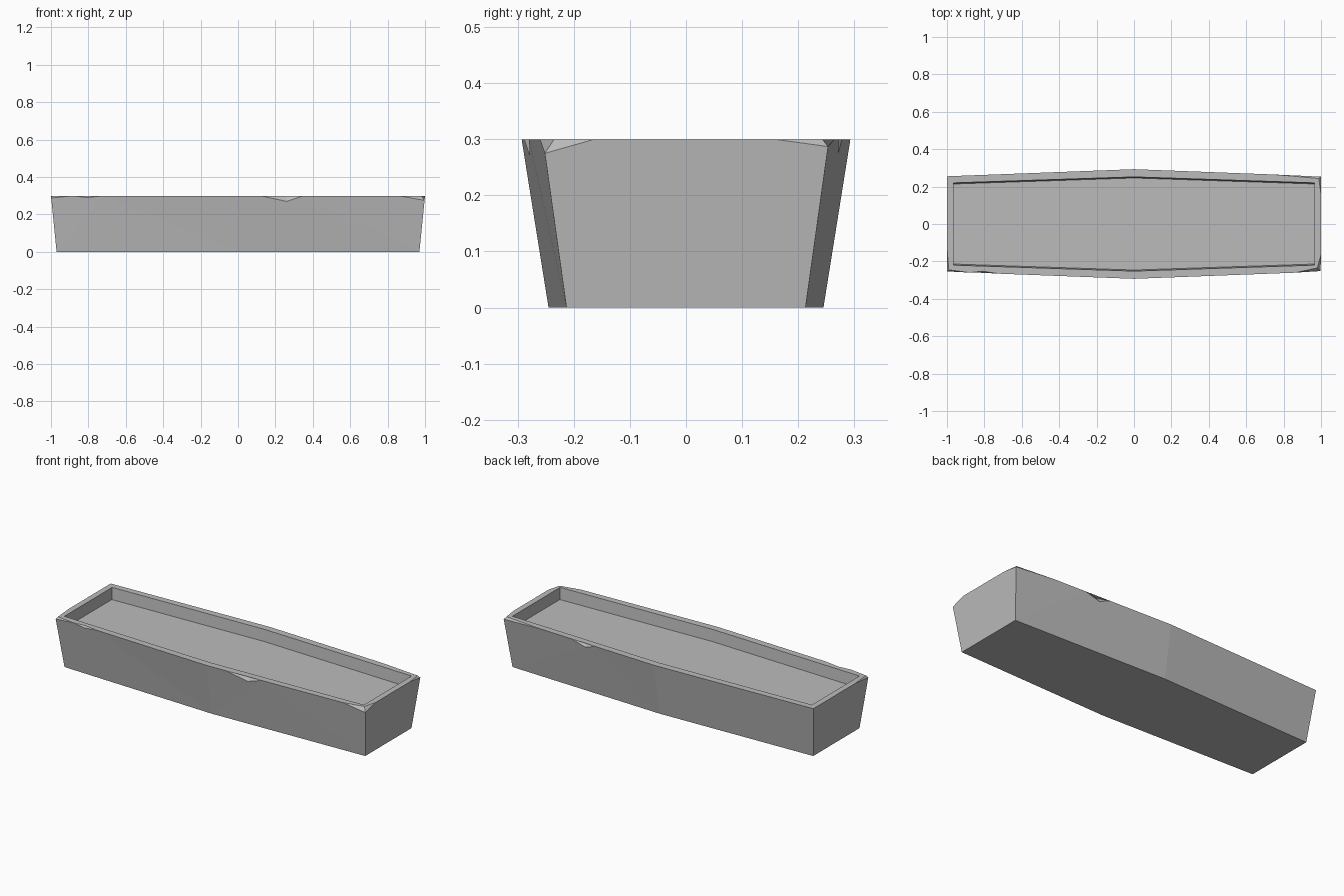
import bpy, bmesh
from mathutils import Vector

cube = bpy.data.objects.get("Cube")
if cube:
    bpy.data.objects.remove(cube, do_unlink=True)

HEIGHT, FLOOR = 0.3, 0.232

# Single stone colour
stone = bpy.data.materials.new("grey stone")
stone.use_nodes = True
colour = (0.5, 0.5, 0.5, 1)
stone.diffuse_color = colour
bsdf = stone.node_tree.nodes["Principled BSDF"]
bsdf.inputs["Base Color"].default_value = colour
bsdf.inputs["Roughness"].default_value = 0.9


def outline(end_x, end_y, mid_y, z):
    """Six-sided trough plan, counter-clockwise from the front left end."""
    plan = [(-end_x, -end_y), (0, -mid_y), (end_x, -end_y),
            (end_x, end_y), (0, mid_y), (-end_x, end_y)]
    return [Vector((x, y, z)) for x, y in plan]


top = outline(1, 0.255, 0.293, HEIGHT)
base = outline(0.97, 0.213, 0.245, 0)
inner_top = outline(0.966, 0.22, 0.252, HEIGHT)
inner_floor = outline(0.964, 0.214, 0.246, FLOOR)

# Corner chips: corner -> (drop, inset); edge chips: side -> (position, drop, inset)
corner_chips = {0: (0.012, 0.01), 2: (0.025, 0.02), 3: (0.013, 0.012)}
edge_chips = {
    0: [(0.12, 0, 0), (0.19, 0.01, 0.01), (0.28, 0, 0)],
    1: [(0.12, 0, 0), (0.26, 0.03, 0.026), (0.35, 0, 0), (0.86, 0, 0)],
    2: [(0.18, 0, 0), (0.81, 0, 0)],
    3: [(0.25, 0, 0), (0.45, 0, 0), (0.54, 0.025, 0.022), (0.61, 0, 0)],
    5: [(0.75, 0, 0)],
}

bm = bmesh.new()
cache = {}


def vert(co):
    key = tuple(round(c, 5) for c in co)
    if key not in cache:
        cache[key] = bm.verts.new(co)
    return cache[key]


def face(points):
    verts = list(dict.fromkeys(vert(p) for p in points))
    if len(verts) > 2 and not bm.faces.get(verts):
        bm.faces.new(verts)


def broken_point(side, t, drop, inset):
    """Rim point and wall point either side of a chipped edge."""
    nxt = (side + 1) % 6
    edge = top[side].lerp(top[nxt], t)
    foot = base[side].lerp(base[nxt], t)
    along = (top[nxt] - top[side]).normalized()
    inward = Vector((-along.y, along.x, 0))
    if t == 0:
        inward = Vector((-edge.x, -edge.y / abs(edge.y), 0))
    return edge + inward * inset, edge.lerp(foot, drop / HEIGHT)


# Trough walls, chipped rim, and inner walls, one side at a time
for i in range(6):
    j = (i + 1) % 6
    stops = [(i, 0, *corner_chips.get(i, (0, 0)))]
    stops += [(i, *chip) for chip in edge_chips.get(i, [])]
    stops += [(j, 0, *corner_chips.get(j, (0, 0)))]
    pairs = [broken_point(*s) for s in stops]
    rim = [p[0] for p in pairs]
    wall = [p[1] for p in pairs]
    face([base[i], base[j]] + wall[::-1])
    face(rim + [inner_top[j], inner_top[i]])
    for a in range(len(pairs) - 1):
        face([wall[a], wall[a + 1], rim[a + 1], rim[a]])
    face([inner_top[i], inner_top[j], inner_floor[j], inner_floor[i]])

# Floor of the basin and underside
face(inner_floor)
face(base[::-1])

bmesh.ops.triangulate(bm, faces=[f for f in bm.faces if len(f.verts) > 4])
bmesh.ops.recalc_face_normals(bm, faces=bm.faces)

mesh = bpy.data.meshes.new("stone_trough")
bm.to_mesh(mesh)
bm.free()
mesh.materials.append(stone)
trough = bpy.data.objects.new("stone_trough", mesh)
bpy.context.collection.objects.link(trough)
